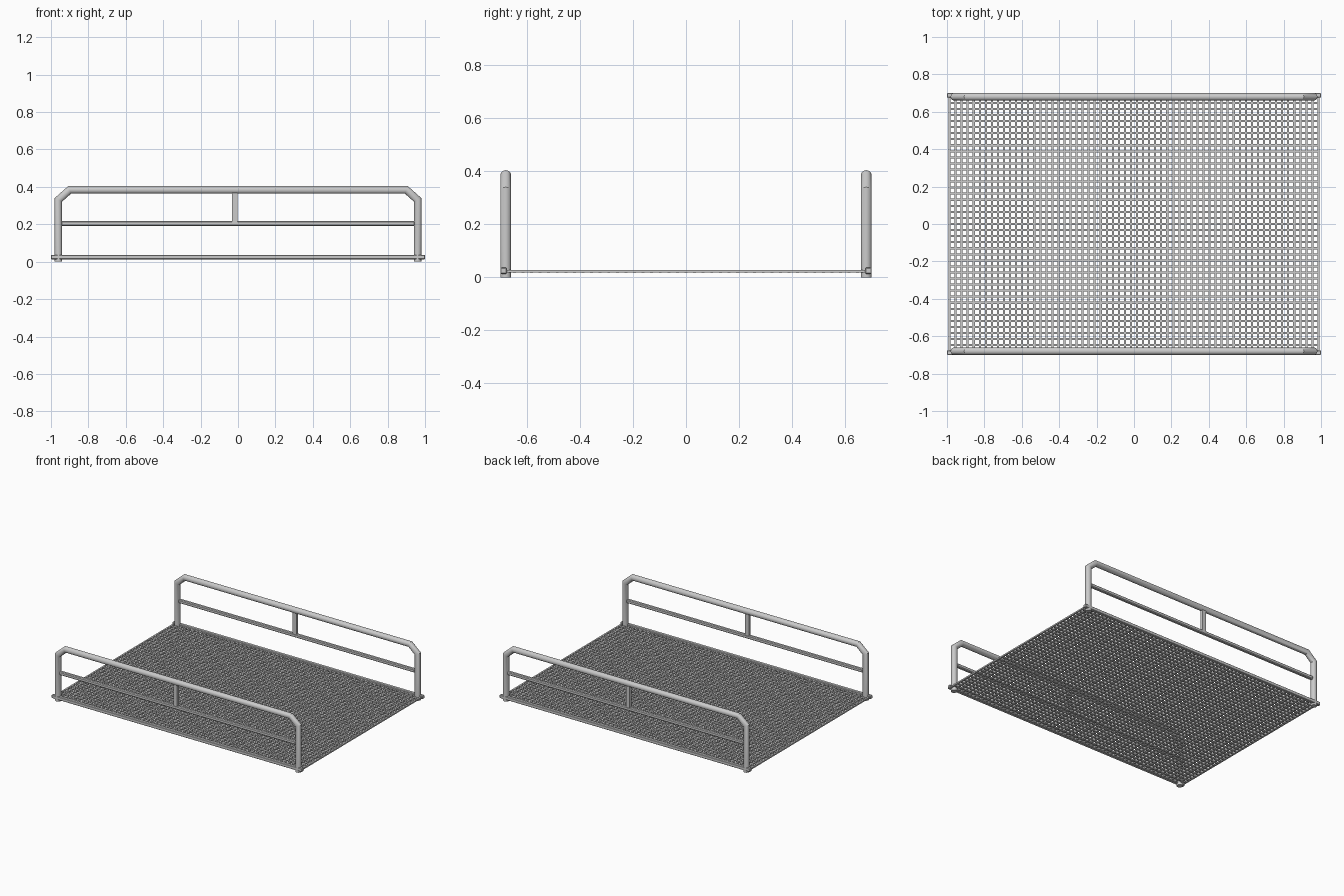
import bpy, bmesh, math
from mathutils import Vector

if "Cube" in bpy.data.objects:
    bpy.data.objects.remove(bpy.data.objects["Cube"])


def finish(bm, name, smooth=True):
    bmesh.ops.recalc_face_normals(bm, faces=bm.faces[:])
    me = bpy.data.meshes.new(name)
    bm.to_mesh(me)
    bm.free()
    ob = bpy.data.objects.new(name, me)
    bpy.context.collection.objects.link(ob)
    if smooth:
        bpy.ops.object.select_all(action='DESELECT')
        bpy.context.view_layer.objects.active = ob
        ob.select_set(True)
        bpy.ops.object.shade_smooth_by_angle(angle=math.radians(30))
    return ob


def make_tube(name, pts, r, sides=20):
    """Mitred tube along a path that bends only in the xz plane."""
    bm = bmesh.new()
    pts = [Vector(p) for p in pts]
    dirs = [(b - a).normalized() for a, b in zip(pts, pts[1:])]
    side = Vector((0, 1, 0))
    rings = []
    for i, p in enumerate(pts):
        d0, d1 = dirs[max(i - 1, 0)], dirs[min(i, len(dirs) - 1)]
        t = (d0 + d1).normalized()
        n = side.cross(t).normalized() / t.dot(d1)
        angles = [2 * math.pi * (k + 0.5) / sides for k in range(sides)]
        rings.append([bm.verts.new(p + r * (side * math.cos(a) + n * math.sin(a)))
                      for a in angles])
    for a, b in zip(rings, rings[1:]):
        for k in range(sides):
            j = (k + 1) % sides
            bm.faces.new((a[k], a[j], b[j], b[k]))
    bm.faces.new(rings[0][::-1])
    bm.faces.new(rings[-1])
    return finish(bm, name)


def add_box(bm, centre, size):
    for v in bmesh.ops.create_cube(bm, size=1)["verts"]:
        v.co = Vector([c + a * s for c, a, s in zip(centre, v.co, size)])


def make_box(name, centre, size, bevel=0.0):
    bm = bmesh.new()
    add_box(bm, centre, size)
    if bevel:
        bmesh.ops.bevel(bm, geom=bm.edges[:], offset=bevel, segments=1, affect='EDGES')
    return finish(bm, name, smooth=False)


# Side guards: hoop, middle rail, centre strut and floor edge rail
for label, s in (("front", -1), ("back", 1)):
    y = s * 0.68
    half = [(0.96, 0.0), (0.96, 0.331), (0.900, 0.384)]
    path = [(-x, y, z) for x, z in half] + [(x, y, z) for x, z in reversed(half)]
    make_tube(label + "_guard_hoop", path, 0.0205)
    make_box(label + "_middle_rail", (0, y, 0.204), (1.89, 0.025, 0.025), 0.005)
    make_box(label + "_centre_strut", (-0.018, y, 0.289), (0.03, 0.022, 0.162))
    make_box(label + "_floor_edge_rail", (0, s * 0.688, 0.025), (2.0, 0.024, 0.024), 0.003)

# Mesh floor: crossing square wires in both directions
WX, WY, Z = 0.986, 0.68, 0.023
W, H = 0.011, 0.010
bm = bmesh.new()
n = 61
for i in range(n + 1):
    add_box(bm, (-WX + 2 * WX * i / n, 0, Z), (W, 2 * WY, H))
finish(bm, "floor_cross_wires", smooth=False)

bm = bmesh.new()
n = 42
for i in range(n + 1):
    add_box(bm, (0, -WY + 2 * WY * i / n, Z - 0.0005), (2 * WX, W, H))
finish(bm, "floor_long_wires", smooth=False)
